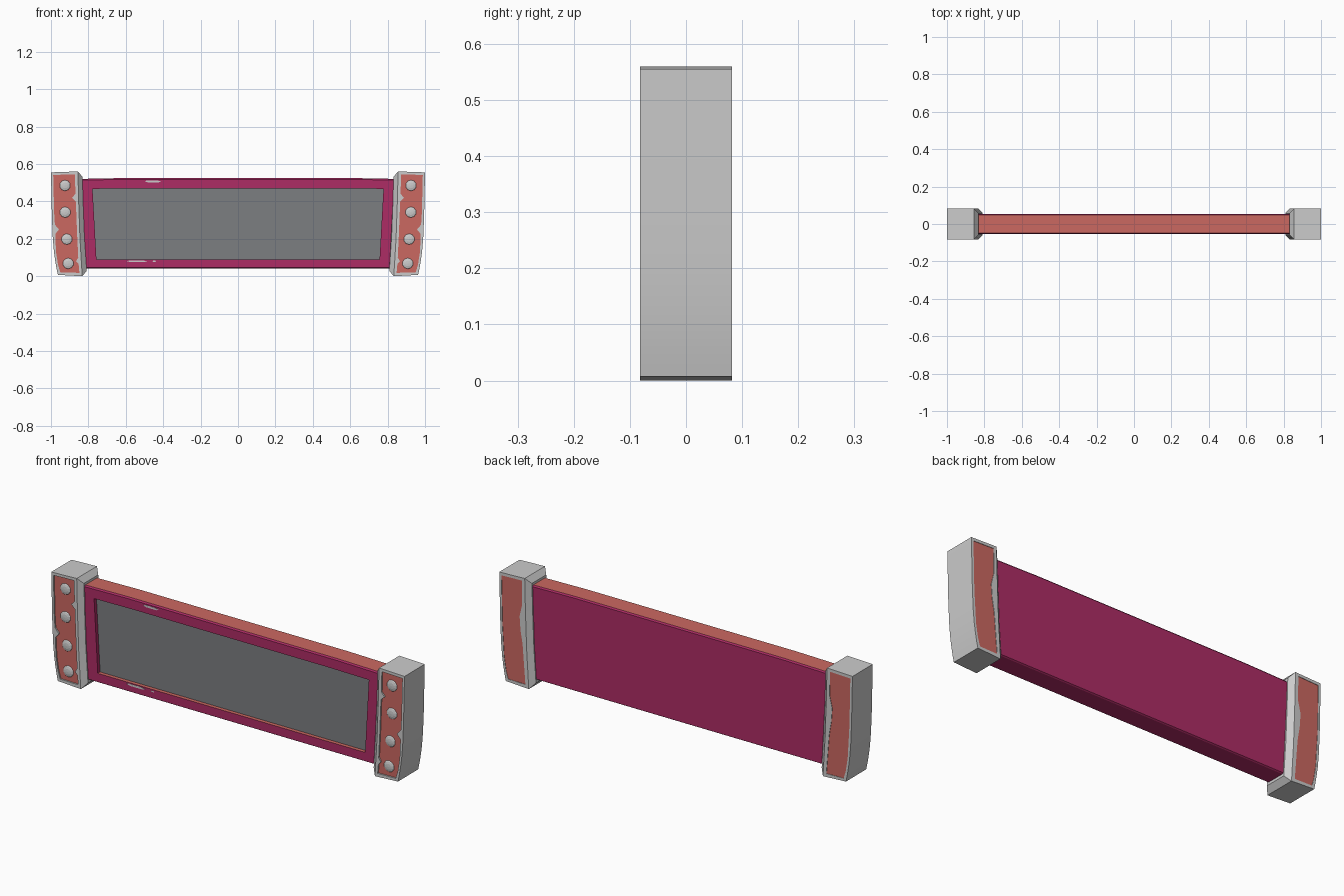
import bpy, bmesh, math
from mathutils import Matrix

if "Cube" in bpy.data.objects:
    bpy.data.objects.remove(bpy.data.objects["Cube"])


def material(name, rgb):
    m = bpy.data.materials.new(name)
    m.diffuse_color = (*rgb, 1)
    m.use_nodes = True
    m.node_tree.nodes["Principled BSDF"].inputs["Base Color"].default_value = m.diffuse_color
    return m


MAGENTA = material("magenta", (0.42, 0.025, 0.13))
RED = material("red", (0.60, 0.14, 0.12))
DARK = material("dark_grey", (0.2, 0.21, 0.22))


def finish(name, bm, *mats):
    bmesh.ops.recalc_face_normals(bm, faces=bm.faces)
    me = bpy.data.meshes.new(name)
    bm.to_mesh(me)
    bm.free()
    for m in mats:
        me.materials.append(m)
    ob = bpy.data.objects.new(name, me)
    bpy.context.collection.objects.link(ob)
    return ob


def loft(name, rings, mats=(), start=True, end=True, paint=None):
    """Skin a list of equal-length rings; paint(segment, side) picks the material slot."""
    bm = bmesh.new()
    vs = [[bm.verts.new(p) for p in r] for r in rings]
    n = len(vs[0])
    for i in range(len(vs) - 1):
        for j in range(n):
            k = (j + 1) % n
            f = bm.faces.new((vs[i][j], vs[i][k], vs[i + 1][k], vs[i + 1][j]))
            if paint:
                f.material_index = paint(i, j)
    if start:
        bm.faces.new(vs[0])
    if end:
        bm.faces.new(vs[-1])
    return finish(name, bm, *mats)


def prism(name, outline, y0, y1, s=1, mats=()):
    return loft(name, [[(s * x, y, z) for x, z in outline] for y in (y0, y1)], mats)


def board(xb, xt, zb, zt, bulge, y):
    """Tapered board outline with a slightly raised middle."""
    return [(-xb, y, zb), (xb, y, zb), (xt, y, zt), (xt * .7, y, zt + bulge),
            (-xt * .7, y, zt + bulge), (-xt, y, zt)]


# Beam with recessed front opening
rings = [board(.757, .778, .09, .467, .003, -.034),
         board(.757, .778, .09, .467, .003, -.053),
         board(.83, .85, .046, .513, .005, -.053),
         board(.83, .85, .042, .52, .005, -.047),
         board(.83, .85, .042, .52, .005, .047),
         board(.83, .85, .046, .513, .005, .053)]
loft("beam", rings, (MAGENTA, RED), start=False,
     paint=lambda i, j: int((i in (2, 3, 4) and j in (2, 3, 4) and i == 3) or (i == 0 and j == 0)))

# Screen at the bottom of the recess
bm = bmesh.new()
bm.faces.new([bm.verts.new(p) for p in reversed(rings[0])])
finish("screen", bm, DARK)

# Worn chips on the front frame
for x, z, w, h in ((-.455, .507, .045, .005), (-.54, .08, .055, .005), (-.447, .08, .01, .003)):
    outline = [(x - w, z), (x - w * .6, z - h), (x + w * .7, z - h), (x + w, z), (x + w * .5, z + h), (x - w * .7, z + h)]
    prism("frame_chip", outline, -.054, -.05)

# Post profiles, given for the +x side
OUTER = [(.963, .007), (.970, .04), (.977, .08), (.984, .13), (.990, .2), (.995, .32), (1.0, .555)]
INNER = [(.856, .56), (.852, .4), (.845, .2), (.833, 0)]
PANEL_F = [(.950, .02), (.962, .06), (.973, .13), (.977, .225), (.957, .25), (.979, .275), (.983, .34), (.988, .541),
           (.872, .545), (.869, .44), (.887, .42), (.867, .40), (.860, .22),
           (.854, .10), (.866, .08), (.852, .065), (.848, .018)]
PANEL_B = [(.950, .02), (.962, .06), (.973, .13), (.983, .3), (.988, .541),
           (.872, .545), (.871, .42), (.885, .36), (.880, .29), (.868, .22), (.852, .018)]
RIVETS = [(.925, .485), (.924, .342), (.915, .198), (.908, .068)]
Y, DEEP = .082, .008


def rivet(x, z):
    bm = bmesh.new()
    bmesh.ops.create_uvsphere(bm, u_segments=10, v_segments=6, radius=1)
    bm.transform(Matrix.Translation((x, -Y + DEEP, z)) @ Matrix.Diagonal((.03, DEEP, .03, 1))
                 @ Matrix.Rotation(math.pi / 2, 4, 'X'))
    finish("rivet", bm)


for s in (-1, 1):
    # Post body with a rounded outer side
    post = prism("end_post", OUTER + INNER, -Y, Y, s)
    bpy.context.view_layer.objects.active = post
    post.select_set(True)
    bpy.ops.object.shade_smooth_by_angle(angle=math.radians(30))
    post.select_set(False)

    # Sloped collar where the post meets the beam
    def collar(dx, yy, squeeze):
        side = [(s * (x - dx), .28 + (z - .28) * squeeze) for x, z in INNER]
        return [(x, -yy, z) for x, z in side] + [(x, yy, z) for x, z in reversed(side)]
    loft("post_collar", [collar(0, Y, 1), collar(.024, .058, .9)], start=False)

    # Shallow inset panels with chipped edges, front and back
    for sign, outline, depth in ((-1, PANEL_F, DEEP), (1, PANEL_B, .003)):
        floor = sign * (Y - depth)
        cutter = prism("panel_cutter", outline, floor, sign * (Y + .02), s)
        cutter.hide_render = True
        cutter.hide_set(True)
        mod = post.modifiers.new("inset", 'BOOLEAN')
        mod.operation, mod.object, mod.solver = 'DIFFERENCE', cutter, 'EXACT'
        prism("post_panel", outline, floor - sign * .003, floor + sign * .0008, s, (RED,))

    for x, z in RIVETS:
        rivet(s * x, z)
